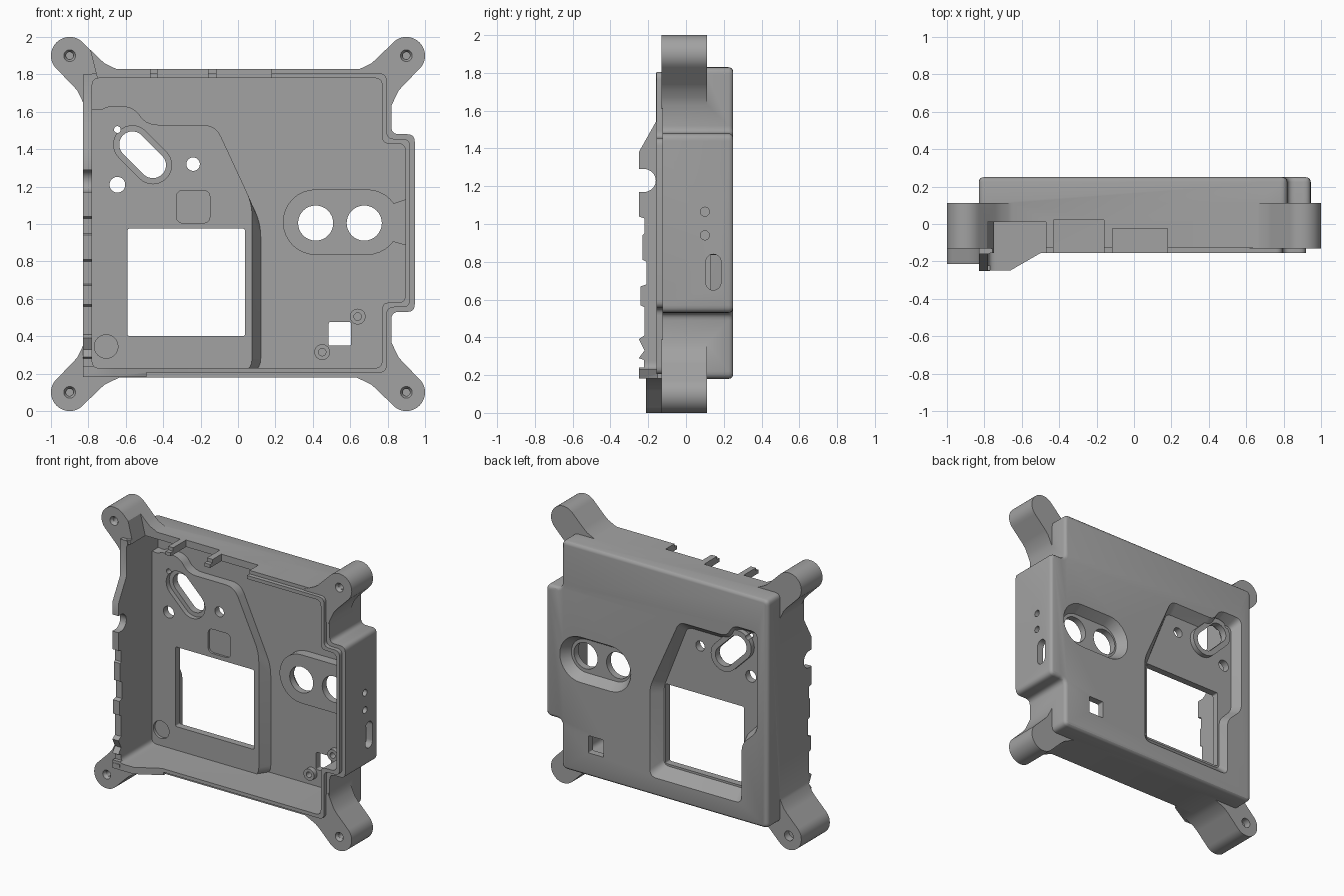
import bpy
import bmesh
import math
from mathutils import Vector

default_cube = bpy.data.objects.get("Cube")
if default_cube:
    bpy.data.objects.remove(default_cube, do_unlink=True)

grey = bpy.data.materials.new("moulded grey")
grey.use_nodes = True
grey.diffuse_color = (0.36, 0.36, 0.36, 1)
grey.node_tree.nodes["Principled BSDF"].inputs["Base Color"].default_value = grey.diffuse_color


# ---- outline helpers -------------------------------------------------
def rounded(points, radius, steps=5):
    """Polygon with every corner softened by a small curve."""
    result = []
    corners = [Vector(point) for point in points]
    for index, corner in enumerate(corners):
        before = corners[index - 1] - corner
        after = corners[(index + 1) % len(corners)] - corner
        start = corner + before.normalized() * min(radius, before.length * 0.45)
        end = corner + after.normalized() * min(radius, after.length * 0.45)
        for step in range(steps + 1):
            t = step / steps
            result.append(start * (1 - t) ** 2 + corner * 2 * t * (1 - t) + end * t ** 2)
    return result


def arc(centre, radius, start, sweep, steps, closed=False):
    count = steps if closed else steps + 1
    angles = [start + sweep * step / steps for step in range(count)]
    return [Vector((centre[0] + radius * math.cos(a), centre[1] + radius * math.sin(a))) for a in angles]


def circle(centre, radius):
    return arc(centre, radius, 0, math.tau, 32, closed=True)


def stadium(first, second, radius):
    heading = math.atan2(second[1] - first[1], second[0] - first[0])
    quarter = math.pi / 2
    return (arc(second, radius, heading - quarter, math.pi, 16)
            + arc(first, radius, heading + quarter, math.pi, 16))


def rectangle(left, right, low, high):
    return [(left, low), (right, low), (right, high), (left, high)]


def body_outline(inset):
    """Square body with a shallow bay on its left side."""
    left, right, bay = -0.83 + inset, 0.82 - inset, 0.945 - inset
    low, high = 0.18 + inset, 1.83 - inset
    bay_low, bay_high = 0.53 + inset, 1.48 - inset
    return rounded([(left, low), (right, low), (right, bay_low), (bay, bay_low),
                    (bay, bay_high), (right, bay_high), (right, high), (left, high)], 0.04)


# ---- solid helpers ---------------------------------------------------
def loft(name, near, far, start, end, axis="y", back_bevel=0):
    """Solid between two outlines with equal point counts."""
    place = {"x": lambda p, t: (t, p[0], p[1]),
             "y": lambda p, t: (p[0], t, p[1]),
             "z": lambda p, t: (p[0], p[1], t)}[axis]
    bm = bmesh.new()
    rings = [[bm.verts.new(place(p, t)) for p in ring] for ring, t in ((near, start), (far, end))]
    for ring in rings:
        bm.faces.new(ring)
    for i in range(len(near)):
        bm.faces.new((rings[0][i - 1], rings[0][i], rings[1][i], rings[1][i - 1]))
    bmesh.ops.recalc_face_normals(bm, faces=bm.faces)
    if back_bevel:
        edges = [e for e in bm.edges if all(v in rings[1] for v in e.verts)]
        bmesh.ops.bevel(bm, geom=edges, offset=back_bevel, segments=3, profile=0.5, affect="EDGES")
    mesh = bpy.data.meshes.new(name)
    bm.to_mesh(mesh)
    bm.free()
    obj = bpy.data.objects.new(name, mesh)
    bpy.context.collection.objects.link(obj)
    mesh.materials.append(grey)
    return obj


def prism(name, outline, start, end, axis="y"):
    return loft(name, outline, outline, start, end, axis)


def activate(obj):
    bpy.ops.object.select_all(action="DESELECT")
    obj.select_set(True)
    bpy.context.view_layer.objects.active = obj


def combine(tool, operation):
    modifier = shell.modifiers.new(operation, "BOOLEAN")
    modifier.operation, modifier.solver, modifier.object = operation, "EXACT", tool
    activate(shell)
    bpy.ops.object.modifier_apply(modifier=modifier.name)
    bpy.data.objects.remove(tool, do_unlink=True)


def add(tool):
    combine(tool, "UNION")


def cut(tool):
    combine(tool, "DIFFERENCE")


# ---- outer body, front lip and corner ears ---------------------------
outer = body_outline(0)
shell = loft("enclosure_shell", outer, outer, -0.125, 0.25, back_bevel=0.025)
lip = body_outline(0.025)
add(prism("front_lip", lip, -0.155, 0.1))

flare = [(-0.16, -0.018), (-0.19, -0.043), (-0.23, -0.062), (-0.29, -0.09)]
ear = [tuple(p) for p in arc((0, 0), 0.1, -math.pi / 4, math.pi, 20)]
ear += flare + [(b, a) for a, b in reversed(flare)]
corners = [(x, z) for x in (-1, 1) for z in (-1, 1)]
for x, z in corners:
    front = -0.213 if x < 0 and z < 0 else -0.13
    add(prism("ear", [(x * (0.9 + a), 1 + z * (0.9 + b)) for a, b in ear], front, 0.112))

# Scalloped tall right wall, drawn as depth against height
scallop = [(0, 0.2), (-0.25, 0.2), (-0.25, 0.22), (-0.222, 0.23), (-0.222, 0.28), (-0.25, 0.29),
           (-0.22, 0.33), (-0.25, 0.39), (-0.22, 0.41), (-0.22, 0.56), (-0.24, 0.57),
           (-0.24, 0.67), (-0.21, 0.68), (-0.21, 0.8), (-0.23, 0.81), (-0.23, 0.94),
           (-0.22, 0.95), (-0.22, 1.03), (-0.25, 1.04), (-0.25, 1.17), (-0.21, 1.17)]
scallop += [tuple(p) for p in arc((-0.22, 1.23), 0.06, -1.2, 2.4, 10)]
scallop += [(-0.21, 1.29), (-0.25, 1.29), (-0.25, 1.38), (-0.16, 1.54), (-0.16, 1.8), (0, 1.8)]
add(prism("tall_wall", scallop, -0.829, -0.77, "x"))
ramp = [(-0.828, 0), (-0.828, -0.248), (-0.66, -0.248), (-0.49, -0.15), (-0.49, 0)]
add(prism("bottom_ramp", ramp, 0.181, 0.24, "z"))

# Hollow interior, open at the front
cut(prism("cavity", body_outline(0.05), -0.4, 0.2))

# ---- stepped floor around the display window -------------------------
crown = [(-0.12, 1.53), (-0.49, 1.53), (-0.56, 1.63), (-0.7, 1.63), (-0.73, 1.61), (-0.8, 1.62)]
step_front = rounded([(-0.8, 0.21), (0.075, 0.21), (0.075, 1.11)] + crown, 0.07)
step_back = rounded([(-0.8, 0.21), (0.135, 0.21), (0.135, 0.97)] + crown, 0.07)
add(loft("raised_floor", step_front, step_back, 0.13, 0.22))
pocket_deep = rounded([(-0.605, 0.385), (0.05, 0.385), (0.05, 0.95), (-0.14, 1.43), (-0.5, 1.43),
                       (-0.55, 1.53), (-0.71, 1.53), (-0.71, 0.88), (-0.605, 0.77)], 0.04)
pocket_wide = rounded([(-0.62, 0.31), (0.115, 0.31), (0.115, 0.96), (-0.12, 1.49), (-0.5, 1.49),
                       (-0.55, 1.58), (-0.745, 1.58), (-0.745, 0.86), (-0.62, 0.74)], 0.05)
cut(loft("display_pocket", pocket_deep, pocket_wide, 0.18, 0.252))

# Oval step and pocket for the twin round openings
add(prism("oval_step", stadium((0.415, 1.01), (0.69, 1.01), 0.175), 0.131, 0.22))
add(prism("oval_neck", [(0.74, 0.85), (0.83, 0.905), (0.92, 0.88), (0.92, 1.14),
                        (0.83, 1.11), (0.74, 1.17)], 0.132, 0.22))
cut(loft("oval_pocket", stadium((0.43, 1.005), (0.67, 1.005), 0.12),
         stadium((0.43, 1.005), (0.67, 1.005), 0.165), 0.18, 0.252))

# Slanted slot with a sunken collar
slot_ends = (-0.565, 1.425), (-0.455, 1.315)
add(prism("slot_collar", stadium(*slot_ends, 0.107), 0.16, 0.215))
cut(prism("collar_recess", stadium(*slot_ends, 0.1), 0.05, 0.165))

# Ring bosses beside the small square window
ring_centres = (0.64, 0.505), (0.45, 0.315)
for centre in ring_centres:
    add(prism("ring_boss", circle(centre, 0.042), 0.165, 0.22))

# ---- openings and shallow recesses -----------------------------------
through = [rounded(rectangle(-0.59, 0.037, 0.4, 0.975), 0.012),
           rounded(rectangle(0.485, 0.605, 0.35, 0.475), 0.008),
           stadium(*slot_ends, 0.07),
           circle((0.415, 1.005), 0.094), circle((0.675, 1.005), 0.094),
           circle((-0.645, 1.505), 0.018), circle((-0.645, 1.21), 0.042),
           circle((-0.24, 1.32), 0.036)]
for outline in through:
    cut(prism("opening", outline, 0.04, 0.4))
cut(prism("square_recess", rounded(rectangle(-0.33, -0.15, 1.005, 1.18), 0.04), 0.05, 0.145))
cut(prism("round_recess", circle((-0.705, 0.345), 0.063), 0.05, 0.15))
for centre in ring_centres:
    cut(prism("ring_hole", circle(centre, 0.02), 0.05, 0.215))

# Blind screw holes with countersinks in the ears
for x, z in corners:
    centre = (0.9 * x, 1 + 0.9 * z)
    front = -0.213 if x < 0 and z < 0 else -0.13
    cut(loft("countersink", circle(centre, 0.034), circle(centre, 0.02), front - 0.004, front + 0.02))
    cut(prism("screw_hole", circle(centre, 0.019), front - 0.01, 0.05))
cut(prism("rear_screw_hole", circle((-0.9, 0.1), 0.035), 0.06, 0.2))

# Notches along the top wall, leaving thin prongs between
cut(prism("ear_notch", [(-0.745, 1.76), (-0.47, 1.76), (-0.47, 1.96), (-0.795, 1.96)], -0.4, 0.012))
cut(prism("middle_notch", rectangle(-0.43, -0.16, 1.76, 1.9), -0.4, 0.022))
cut(prism("short_notch", rectangle(-0.115, 0.18, 1.76, 1.9), -0.4, -0.025))

# Ports in the side bay
for outline in (circle((0.1, 0.94), 0.024), circle((0.1, 1.065), 0.024),
                stadium((0.145, 0.69), (0.145, 0.8), 0.04)):
    cut(prism("side_port", outline, 0.85, 1.1, "x"))

activate(shell)
bpy.ops.object.shade_smooth_by_angle(angle=math.radians(30))
